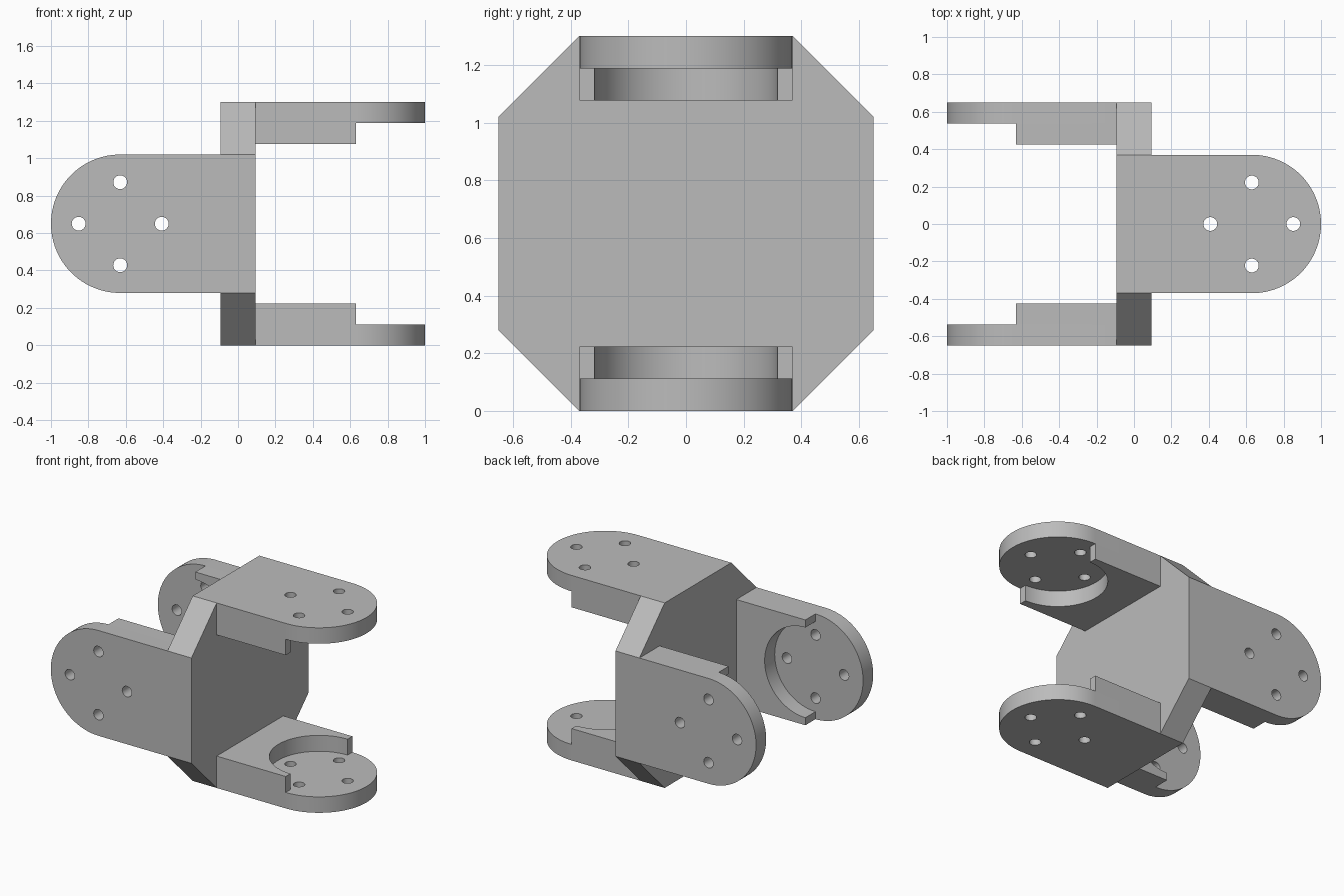
import bpy, bmesh
from math import pi, cos, sin
from mathutils import Matrix, Vector

if "Cube" in bpy.data.objects:
    bpy.data.objects.remove(bpy.data.objects["Cube"], do_unlink=True)

HALF = 0.65       # half height of the hub
FLAT = 0.37       # half width of the arms and of the hub flats
HUB = 0.093       # half thickness of the hub
PIVOT = 0.63      # centre of the rounded arm end
PLATE = 0.112     # thickness of the arm plate, and of the pad
RECESS = 0.317    # radius of the round pocket in the pad
HOLE, RING = 0.037, 0.222

grey = bpy.data.materials.new("grey plastic")
grey.use_nodes = True
grey.diffuse_color = (0.5, 0.5, 0.5, 1)
grey.node_tree.nodes["Principled BSDF"].inputs["Base Color"].default_value = grey.diffuse_color


def arc(cx, r, a0, a1, n):
    return [(cx + r * cos(a0 + (a1 - a0) * i / n), r * sin(a0 + (a1 - a0) * i / n))
            for i in range(n + 1)]


def prism(name, outlines, z0, z1, matrix=Matrix()):
    """Extrude closed outlines from z0 to z1 into one object."""
    bm = bmesh.new()
    for pts in outlines:
        face = bm.faces.new([bm.verts.new((x, y, z0)) for x, y in pts])
        new = bmesh.ops.extrude_face_region(bm, geom=[face], use_keep_orig=True)["geom"]
        top = [v for v in new if isinstance(v, bmesh.types.BMVert)]
        bmesh.ops.translate(bm, verts=top, vec=Vector((0, 0, z1 - z0)))
    bmesh.ops.recalc_face_normals(bm, faces=bm.faces[:])
    bm.transform(matrix)
    mesh = bpy.data.meshes.new(name)
    bm.to_mesh(mesh)
    bm.free()
    mesh.materials.append(grey)
    ob = bpy.data.objects.new(name, mesh)
    bpy.context.collection.objects.link(ob)
    return ob


def drill(ob, cutter):
    """Cut the screw holes, keep the result and drop the cutter."""
    cutter.hide_render = True
    mod = ob.modifiers.new("holes", "BOOLEAN")
    mod.operation, mod.solver, mod.object = "DIFFERENCE", "EXACT", cutter
    deps = bpy.context.evaluated_depsgraph_get()
    mesh = bpy.data.meshes.new_from_object(ob.evaluated_get(deps))
    ob.modifiers.clear()
    ob.data = mesh
    bpy.data.objects.remove(cutter, do_unlink=True)


# Octagonal hub, its axis turned along x
centre = Matrix.Translation((0, 0, HALF))
corners = [(HALF, FLAT), (FLAT, HALF)]
octagon = corners + [(-x, y) for x, y in reversed(corners)]
octagon += [(-x, -y) for x, y in octagon]
parts = [prism("hub", [octagon], -HUB, HUB, centre @ Matrix.Rotation(pi / 2, 4, "Y"))]

# Outlines shared by the arms
plate_outline = [(HUB, -FLAT)] + arc(PIVOT, FLAT, -pi / 2, pi / 2, 48) + [(HUB, FLAT)]
pad_outline = [(HUB, -FLAT), (PIVOT, -FLAT)]
pad_outline += arc(PIVOT, RECESS, 1.5 * pi, 0.5 * pi, 48) + [(PIVOT, FLAT), (HUB, FLAT)]
holes = []
for i in range(4):
    cx, cy = PIVOT + RING * cos(i * pi / 2), RING * sin(i * pi / 2)
    holes.append([(x, y + cy) for x, y in arc(cx, HOLE, 0, 2 * pi, 24)[:-1]])

# Two arms one way (upper, lower) and two the other way (front, back)
arms = {"upper": (0, 0), "lower": (pi, 0), "front": (pi / 2, pi), "back": (-pi / 2, pi)}
for side, (roll, turn) in arms.items():
    m = centre @ Matrix.Rotation(roll, 4, "X") @ Matrix.Rotation(turn, 4, "Z")
    inner = HALF - PLATE
    plate = prism(side + "_arm_plate", [plate_outline], inner, HALF, m)
    drill(plate, prism("hole_cutter", holes, inner - 0.05, HALF + 0.05, m))
    pad = prism(side + "_arm_pad", [pad_outline], inner - PLATE, inner, m)
    parts += [plate, pad]

# Smooth the round walls, keep the edges crisp
bpy.ops.object.select_all(action="DESELECT")
for ob in parts:
    ob.select_set(True)
bpy.context.view_layer.objects.active = parts[0]
bpy.ops.object.shade_smooth_by_angle(angle=pi / 6)
